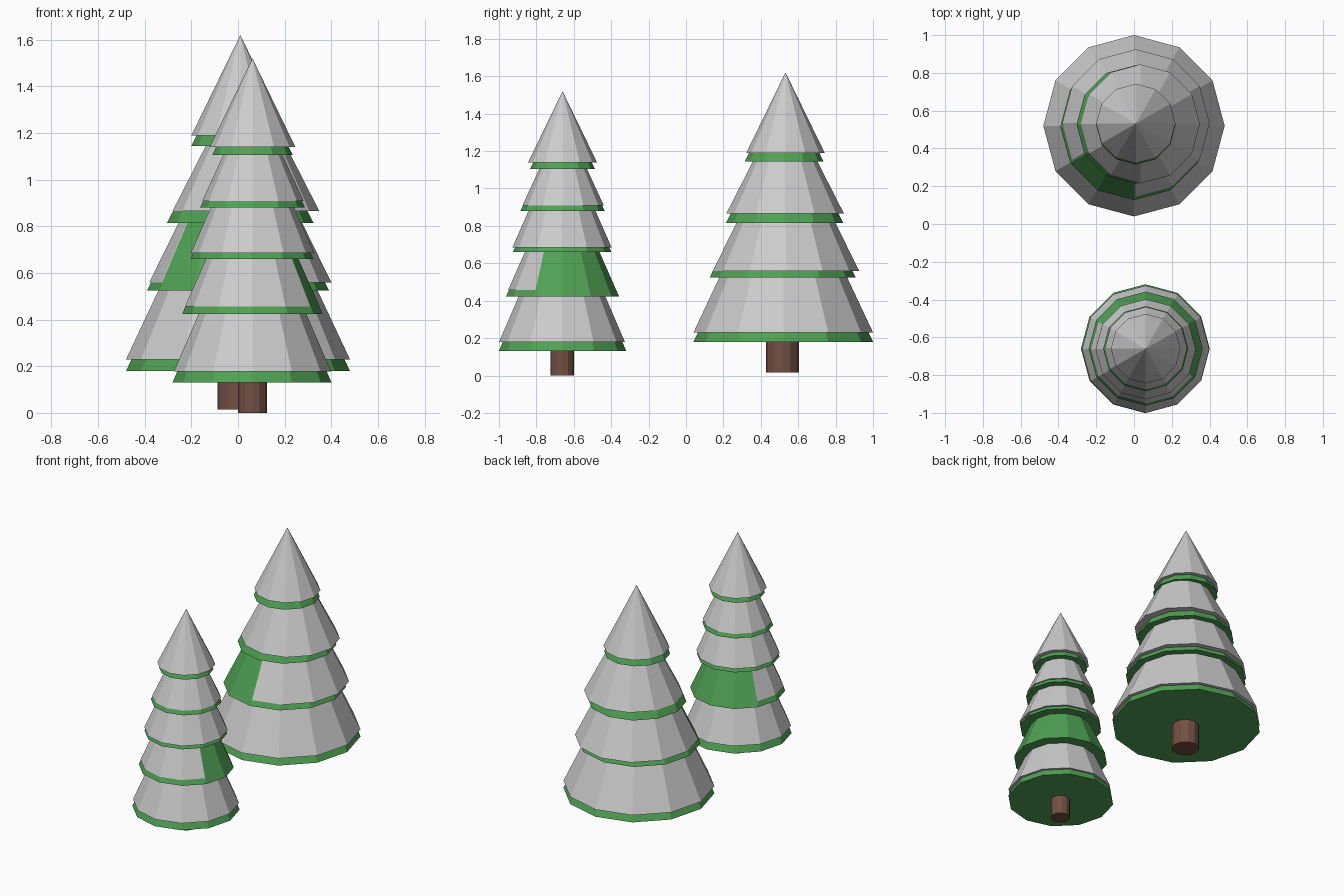
import bpy


def material(name, color):
    m = bpy.data.materials.new(name)
    m.diffuse_color = color
    return m


GREEN = material("needles", (0.08, 0.36, 0.09, 1))
BROWN = material("bark", (0.17, 0.08, 0.055, 1))


def cone(name, x, y, z, r, height, mat=None):
    bpy.ops.mesh.primitive_cone_add(vertices=12, radius1=r, radius2=0, depth=height,
                                    location=(x, y, z + height / 2),
                                    rotation=(0, 0, 0))
    ob = bpy.context.object
    ob.name = name
    if mat:
        ob.data.materials.append(mat)


def trunk(name, x, y, z, r, top):
    bpy.ops.mesh.primitive_cylinder_add(vertices=12, radius=r, depth=top - z,
                                        location=(x, y, (z + top) / 2))
    ob = bpy.context.object
    ob.name = name
    ob.data.materials.append(BROWN)


def tree(name, tiers):
    # each tier: green branch (x, y, z, r), snow cap (x, y, z, r), radius/height slope
    for i, (branch, snow, slope) in enumerate(tiers, 1):
        cone(f"{name}_branch_{i}", *branch, branch[3] / slope, GREEN)
        cone(f"{name}_snow_{i}", *snow, snow[3] / slope)


# large tree, four tiers
trunk("large_tree_trunk", 0, 0.515, 0.015, 0.088, 0.32)
tree("large_tree", [
    ((0.0, 0.52, 0.18, 0.48), (0.0, 0.52, 0.23, 0.48), 0.47),
    ((0.0, 0.517, 0.525, 0.39), (0.01, 0.535, 0.56, 0.39), 0.49),
    ((0.01, 0.527, 0.815, 0.314), (0.034, 0.53, 0.865, 0.315), 0.51),
    ((0.01, 0.525, 1.145, 0.21), (0.01, 0.532, 1.19, 0.21), 0.488),
])

# small tree, five tiers
trunk("small_tree_trunk", 0.062, -0.662, 0.0, 0.062, 0.25)
tree("small_tree", [
    ((0.06, -0.66, 0.13, 0.341), (0.062, -0.663, 0.178, 0.337), 0.43),
    ((0.062, -0.66, 0.423, 0.302), (0.06, -0.664, 0.457, 0.287), 0.44),
    ((0.06, -0.662, 0.66, 0.263), (0.062, -0.663, 0.685, 0.265), 0.44),
    ((0.062, -0.66, 0.88, 0.225), (0.064, -0.657, 0.908, 0.218), 0.46),
    ((0.062, -0.66, 1.105, 0.173), (0.062, -0.66, 1.14, 0.184), 0.484),
])
